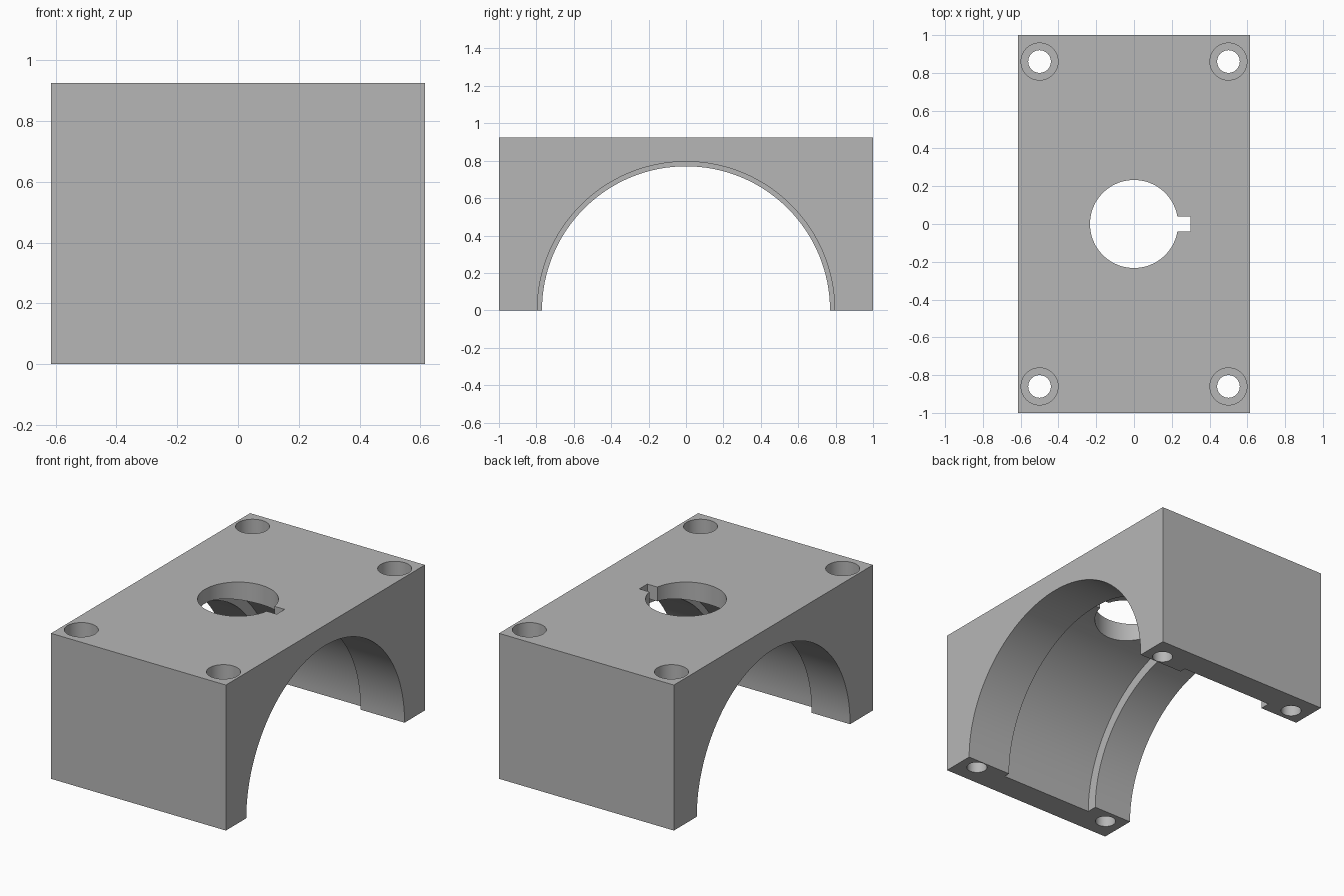
import bpy
import bmesh
import math
from mathutils import Matrix

cube = bpy.data.objects.get("Cube")
if cube:
    bpy.data.objects.remove(cube, do_unlink=True)

WIDTH, LENGTH, HEIGHT = 1.23, 2.0, 0.925

grey = bpy.data.materials.new("machined grey")
grey.use_nodes = True
grey.diffuse_color = (0.47, 0.47, 0.47, 1)
grey.node_tree.nodes["Principled BSDF"].inputs["Base Color"].default_value = (0.47, 0.47, 0.47, 1)


def add_object(name, bm):
    bmesh.ops.recalc_face_normals(bm, faces=bm.faces)
    mesh = bpy.data.meshes.new(name)
    bm.to_mesh(mesh)
    bm.free()
    mesh.materials.append(grey)
    obj = bpy.data.objects.new(name, mesh)
    bpy.context.collection.objects.link(obj)
    return obj


def box(name, size, centre):
    bm = bmesh.new()
    bmesh.ops.create_cube(bm, size=1)
    bmesh.ops.scale(bm, vec=size, verts=bm.verts)
    bmesh.ops.translate(bm, vec=centre, verts=bm.verts)
    return add_object(name, bm)


def lathe(name, profile, segments, matrix):
    """Closed solid turned around z from (radius, height) pairs."""
    bm = bmesh.new()
    rings = []
    for radius, height in profile:
        angles = [math.tau * i / segments for i in range(segments)]
        rings.append([bm.verts.new((radius * math.cos(a), radius * math.sin(a), height))
                      for a in angles])
    for low, high in zip(rings, rings[1:]):
        for i in range(segments):
            j = (i + 1) % segments
            bm.faces.new((low[i], low[j], high[j], high[i]))
    bm.faces.new(rings[0])
    bm.faces.new(rings[-1])
    bmesh.ops.transform(bm, matrix=matrix, verts=bm.verts)
    return add_object(name, bm)


def cut(target, cutter):
    mod = target.modifiers.new(cutter.name, 'BOOLEAN')
    mod.operation = 'DIFFERENCE'
    mod.solver = 'EXACT'
    mod.object = cutter
    bpy.context.view_layer.objects.active = target
    bpy.ops.object.modifier_apply(modifier=mod.name)
    bpy.data.objects.remove(cutter, do_unlink=True)


# Main block
block = box("bearing_cap", (WIDTH, LENGTH, HEIGHT), (0, 0, HEIGHT / 2))

# Stepped half bore with a wide groove, running along x
bore_profile = [(0.77, -0.8), (0.77, -0.345), (0.835, -0.345),
                (0.835, 0.305), (0.795, 0.305), (0.795, 0.8)]
cut(block, lathe("bore_cutter", bore_profile, 128, Matrix.Rotation(math.pi / 2, 4, 'Y')))

# Round top opening and its keyway
cut(block, lathe("opening_cutter", [(0.233, 0.5), (0.233, 1.1)], 96, Matrix()))
cut(block, box("keyway_cutter", (0.2, 0.08, 0.6), (0.2, 0, 0.8)))

# Counterbored bolt holes in the corners
bolt_profile = [(0.06, -0.1), (0.06, HEIGHT - 0.13), (0.098, HEIGHT - 0.13), (0.098, 1.1)]
for x in (-0.5, 0.5):
    for y in (-0.86, 0.86):
        cut(block, lathe("bolt_hole_cutter", bolt_profile, 48, Matrix.Translation((x, y, 0))))

# Smooth curved walls, crisp edges
bpy.ops.object.select_all(action='DESELECT')
block.select_set(True)
bpy.context.view_layer.objects.active = block
bpy.ops.object.shade_smooth_by_angle(angle=math.radians(30))
